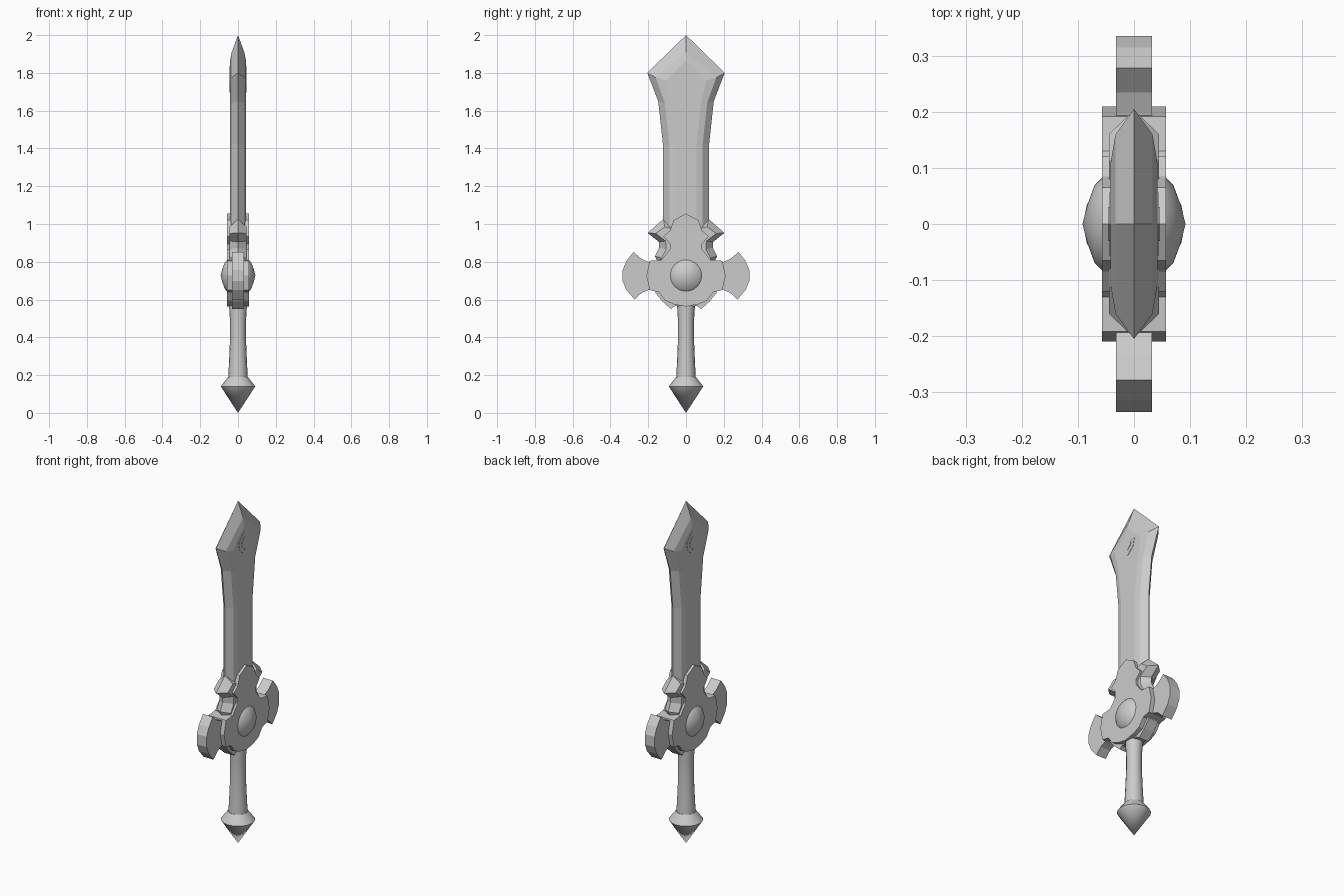
import bpy
import bmesh
import math
from mathutils import Matrix

cube = bpy.data.objects.get("Cube")
if cube:
    bpy.data.objects.remove(cube, do_unlink=True)

steel = bpy.data.materials.new("grey steel")
steel.use_nodes = True
grey = (0.6, 0.6, 0.6, 1)
steel.diffuse_color = grey
steel.node_tree.nodes["Principled BSDF"].inputs["Base Color"].default_value = grey


def finish(bm, name, smooth=False):
    bmesh.ops.recalc_face_normals(bm, faces=bm.faces)
    mesh = bpy.data.meshes.new(name)
    bm.to_mesh(mesh)
    bm.free()
    mesh.materials.append(steel)
    obj = bpy.data.objects.new(name, mesh)
    bpy.context.collection.objects.link(obj)
    if smooth:
        bpy.ops.object.select_all(action="DESELECT")
        obj.select_set(True)
        bpy.context.view_layer.objects.active = obj
        bpy.ops.object.shade_smooth_by_angle(angle=math.radians(32))
    return obj


def whole(half):
    """Mirror a half outline of (y, z) points into a closed loop."""
    return half + [(-y, z) for y, z in reversed(half) if y > 0]


def loft(name, rings):
    """Bridge (x, outline) rings of equal length and cap both ends."""
    bm = bmesh.new()
    loops = [[bm.verts.new((x, y, z)) for y, z in pts] for x, pts in rings]
    for a, b in zip(loops, loops[1:]):
        for i in range(len(a)):
            j = (i + 1) % len(a)
            bm.faces.new((a[i], a[j], b[j], b[i]))
    bm.faces.new(loops[0])
    bm.faces.new(loops[-1])
    return finish(bm, name)


def slab(name, outline, x):
    return loft(name, [(-x, outline), (x, outline)])


def bevelled(name, layers):
    """Loft symmetric layers, the first being the sharp middle edge."""
    back = [(-x, pts) for x, pts in reversed(layers[1:])]
    return loft(name, back + layers)


def turned(name, profile, sides, matrix=Matrix()):
    """Revolve (radius, height) points around the z axis."""
    bm = bmesh.new()
    verts = [bm.verts.new((r, 0, h)) for r, h in profile]
    edges = [bm.edges.new(pair) for pair in zip(verts, verts[1:])]
    bmesh.ops.spin(bm, geom=verts + edges, axis=(0, 0, 1), cent=(0, 0, 0),
                   steps=sides, angle=math.tau)
    bmesh.ops.remove_doubles(bm, verts=bm.verts, dist=0.0005)
    bm.transform(matrix)
    return finish(bm, name, True)


# Flared blade: sharp edge, bevel, raised central panel
edge = [(0, 2), (0.205, 1.8), (0.147, 1.65), (0.122, 1.42), (0.122, 0.9)]
bevel = [(0, 1.91), (0.16, 1.775), (0.112, 1.64), (0.088, 1.42), (0.088, 0.9)]
panel = [(0, 1.865), (0.108, 1.76), (0.078, 1.63), (0.056, 1.42), (0.056, 0.9)]
bevelled("blade", [(0, whole(edge)), (0.033, whole(bevel)), (0.042, whole(panel))])

# Stepped kite-shaped ornament on both blade faces
kite = [(0, 1), (0.8, 0.35), (0.65, -0.4), (0, -1)]
for name, size, x in (("blade_ornament", 0.07, 0.044), ("ornament_core", 0.038, 0.046)):
    slab(name, whole([(y * size, 1.767 + z * size) for y, z in kite]), x)

# Sharp-edged spikes at the root of the blade
spike_edge = [(0.05, 1.0), (0.12, 1.026), (0.203, 0.953), (0.143, 0.905),
              (0.142, 0.875), (0.165, 0.83), (0.14, 0.78), (0.05, 0.78)]
spike_face = [(0.05, 0.97), (0.112, 0.985), (0.16, 0.95), (0.108, 0.91),
              (0.105, 0.865), (0.13, 0.82), (0.12, 0.78), (0.05, 0.78)]

# Fan-shaped crossguard wings
fan = [(0.17, 0.79), (0.2, 0.8), (0.235, 0.815), (0.278, 0.852), (0.315, 0.805),
       (0.335, 0.757), (0.335, 0.697), (0.315, 0.65), (0.272, 0.6),
       (0.235, 0.635), (0.2, 0.65), (0.17, 0.66)]

for side, s in (("left", 1), ("right", -1)):
    def flip(pts):
        return [(y * s, z) for y, z in pts]
    bevelled(side + "_root_spike", [(0, flip(spike_edge)), (0.045, flip(spike_face))])
    slab(side + "_guard_wing", flip(fan), 0.032)

# Guard body and the thinner rim beneath it
body = [(0, 1.055), (0.065, 1.02), (0.085, 0.965), (0.12, 0.935), (0.085, 0.895),
        (0.085, 0.865), (0.13, 0.81), (0.192, 0.805), (0.21, 0.727), (0.192, 0.65),
        (0.145, 0.64), (0.11, 0.595), (0.065, 0.575), (0, 0.563)]
slab("guard_body", whole(body), 0.057)
rim = [(0, 0.75), (0.15, 0.75), (0.162, 0.635), (0.125, 0.59), (0.08, 0.55),
       (0.06, 0.565), (0, 0.565)]
slab("guard_rim", whole(rim), 0.032)

# Domed bosses on both faces
for side, s in (("left", 1), ("right", -1)):
    place = Matrix.Translation((0, 0, 0.727)) @ Matrix.Rotation(s * math.pi / 2, 4, "Y")
    turned(side + "_boss", [(0.083, 0.05), (0.083, 0.057), (0.07, 0.07),
                            (0.035, 0.083), (0, 0.092)], 32, place)

# Waisted grip and pointed pommel
turned("grip", [(0.052, 0.18), (0.047, 0.28), (0.042, 0.4), (0.042, 0.48),
                (0.048, 0.58)], 16)
turned("pommel", [(0, 0.19), (0.053, 0.19), (0.091, 0.14), (0, 0)], 16)
